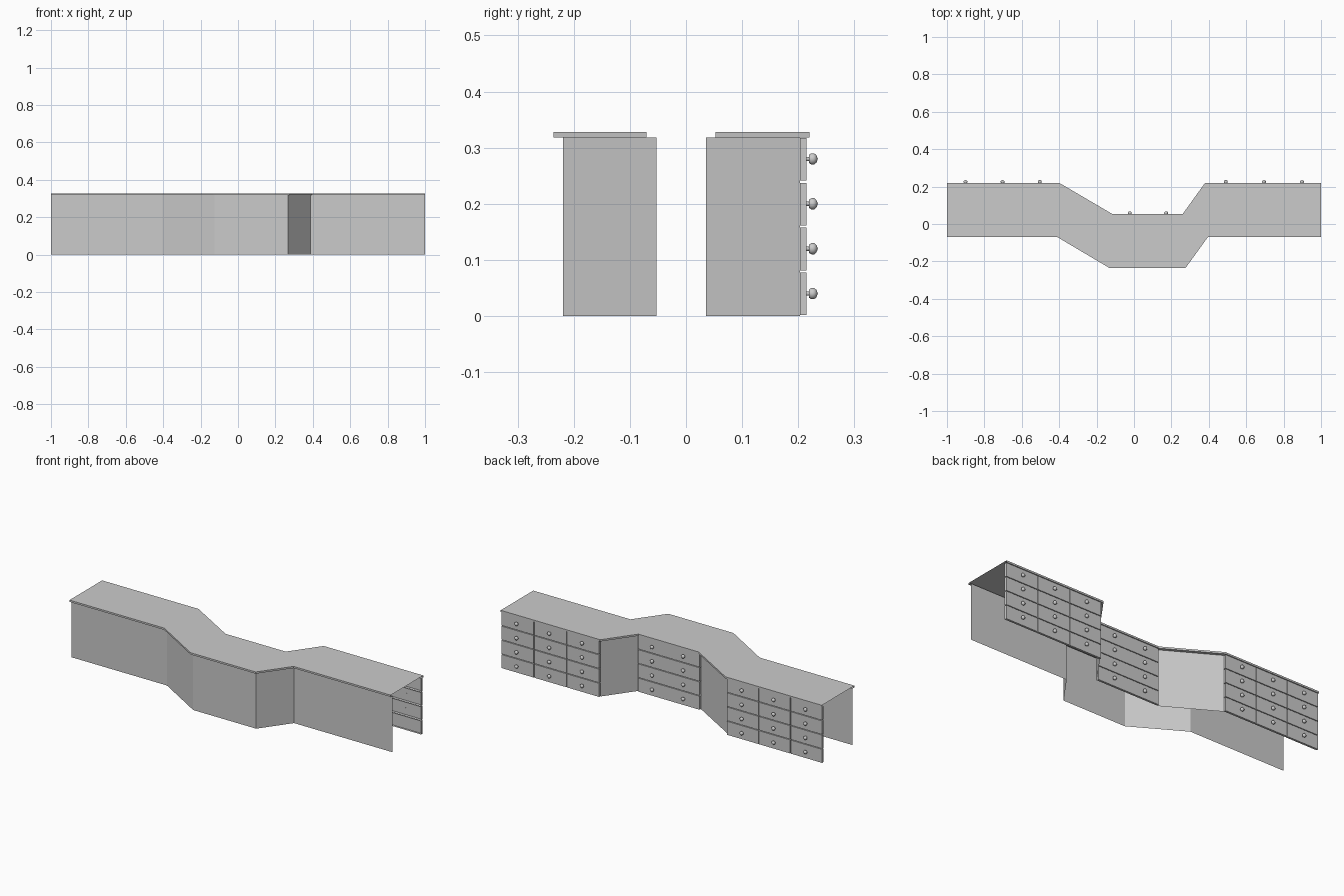
import bpy, bmesh, math
from mathutils import Vector, Matrix

if "Cube" in bpy.data.objects:
    bpy.data.objects.remove(bpy.data.objects["Cube"])

LIP = 0.017            # countertop overhang
WALL_TOP, TOP = 0.318, 0.328
FRONT = [(-1, -.07), (-.41, -.07), (-.13, -.236), (.275, -.236), (.395, -.07), (1, -.07)]
BACK = [(1, .22), (.38, .22), (.26, .053), (-.115, .053), (-.4, .22), (-1, .22)]


def finish(bm, name):
    me = bpy.data.meshes.new(name)
    bm.to_mesh(me)
    bm.free()
    ob = bpy.data.objects.new(name, me)
    bpy.context.collection.objects.link(ob)
    return ob


def offset(path, d):
    """Mitred offset to the left of the travel direction."""
    pts = [Vector(p) for p in path]
    norms = []
    for a, b in zip(pts, pts[1:]):
        t = (b - a).normalized()
        norms.append(Vector((-t.y, t.x)))
    out = []
    for i, p in enumerate(pts):
        n0, n1 = norms[max(i - 1, 0)], norms[min(i, len(norms) - 1)]
        out.append(p + (n0 + n1) * d / (1 + n0.dot(n1)))
    return out


def strip(bm, low, z0, high, z1, skip=()):
    for i in range(len(low) - 1):
        if i in skip:
            continue
        a, b, c, d = low[i], low[i + 1], high[i + 1], high[i]
        bm.faces.new([bm.verts.new((p[0], p[1], z))
                      for p, z in ((a, z0), (b, z0), (c, z1), (d, z1))])


front_in, back_in = offset(FRONT, LIP), offset(BACK, LIP)

# Cabinet walls: thin sheets, open where the drawers sit
bm = bmesh.new()
strip(bm, front_in, 0, front_in, WALL_TOP)
strip(bm, back_in, 0, back_in, WALL_TOP, skip=(0, 2, 4))
bmesh.ops.remove_doubles(bm, verts=bm.verts, dist=1e-5)
finish(bm, "cabinet_walls")

# Countertop with overhanging edge, open at both ends
bm = bmesh.new()
for edge, inner in ((FRONT, front_in), (BACK, back_in)):
    strip(bm, inner, WALL_TOP, edge, WALL_TOP)
    strip(bm, edge, WALL_TOP, edge, TOP)
bm.faces.new([bm.verts.new((x, y, TOP)) for x, y in FRONT + BACK])
bmesh.ops.remove_doubles(bm, verts=bm.verts, dist=1e-5)
finish(bm, "countertop")


def drawer(x0, x1, y, z, name):
    """Drawer front: a shallow box open on its inner side."""
    bm = bmesh.new()
    g, h, t = 0.002, 0.08, 0.012
    bmesh.ops.create_cube(bm, size=1, matrix=Matrix.Translation(
        ((x0 + x1) / 2, y + t / 2, z)) @ Matrix.Diagonal((x1 - x0 - 2 * g, t, h - 2 * g, 1)))
    bm.normal_update()
    bmesh.ops.delete(bm, geom=[f for f in bm.faces if f.normal.y < -.5], context='FACES')
    finish(bm, name)


def knob(x, y, z, name):
    """Turned knob: lathed profile of (radius, distance from drawer)."""
    prof = [(.004, 0), (.004, .005), (.008, .005), (.0105, .009), (.0105, .014), (.007, .018), (0, .0205)]
    n = 10
    bm = bmesh.new()
    rings = [[bm.verts.new((x + r * math.cos(k * math.tau / n), y + d,
                            z + r * math.sin(k * math.tau / n))) for k in range(n)]
             for r, d in prof]
    for a, b in zip(rings, rings[1:]):
        for k in range(n):
            bm.faces.new((a[k], b[k], b[(k + 1) % n], a[(k + 1) % n]))
    bmesh.ops.remove_doubles(bm, verts=bm.verts, dist=1e-5)
    bmesh.ops.recalc_face_normals(bm, faces=bm.faces)
    ob = finish(bm, name)
    ob.data.shade_smooth()
    ob.data.set_sharp_from_angle(angle=math.radians(40))


# Drawer bays: (name, start corner, columns, knobs per drawer)
for bay, i, cols, knobs in (("right", 0, 3, 1), ("middle", 2, 1, 2), ("left", 4, 3, 1)):
    x1, x0, y = back_in[i].x, back_in[i + 1].x, back_in[i].y
    w = (x1 - x0) / cols
    for c in range(cols):
        for r in range(4):
            z = .04 + .08 * r
            a = x0 + c * w
            drawer(a, a + w, y, z - .0005, f"{bay}_drawer_{c}_{r}")
            for k in range(knobs):
                knob(a + w * (k + .5) / knobs, y + .0115, z, f"{bay}_knob_{c}_{r}_{k}")
